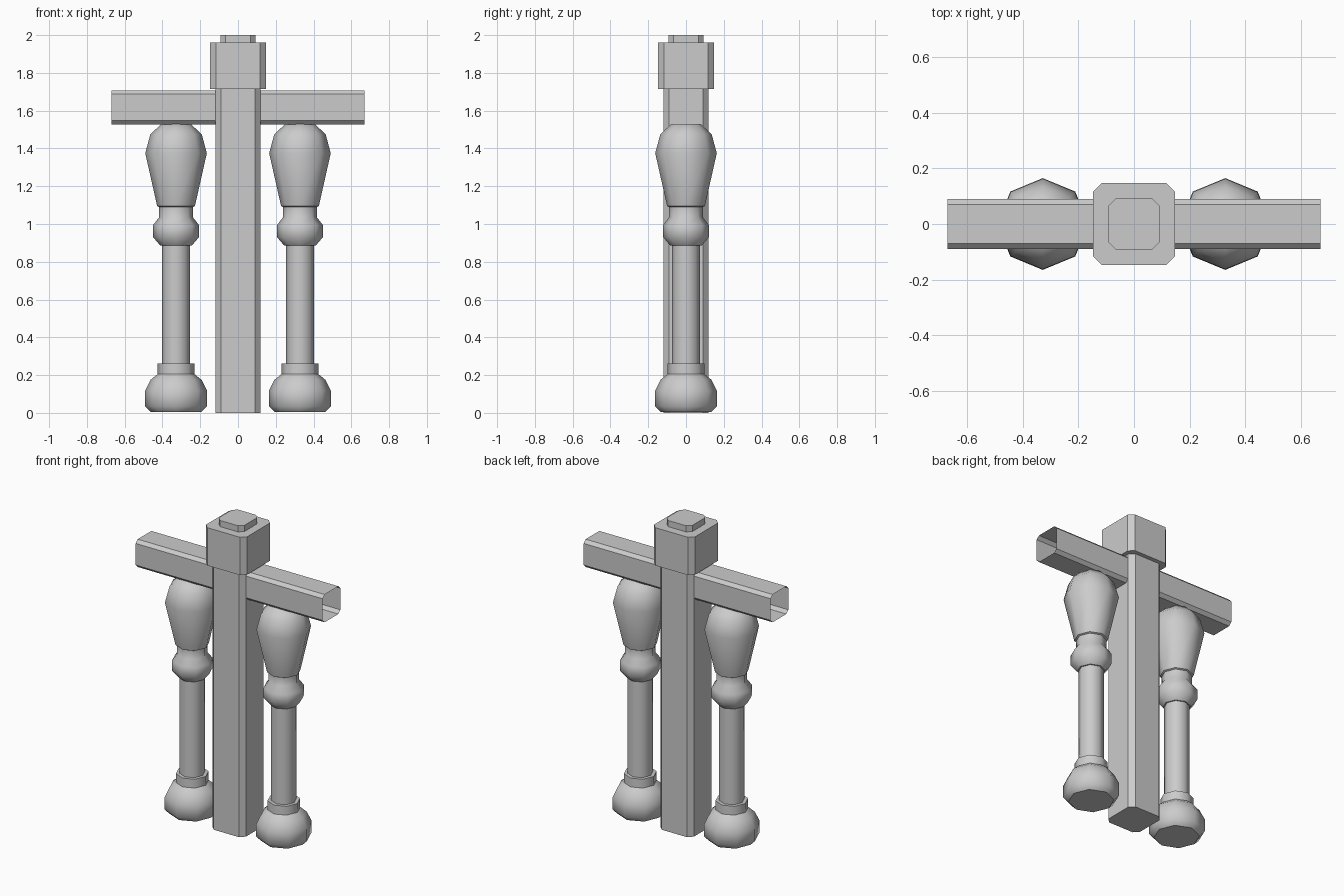
import bpy, bmesh
from math import sin, cos, pi, radians

cube = bpy.data.objects.get("Cube")
if cube:
    bpy.data.objects.remove(cube, do_unlink=True)

# One painted grey for everything
grey = bpy.data.materials.new("light_grey")
grey.use_nodes = True
GREY = (0.6, 0.6, 0.6, 1)
grey.diffuse_color = GREY
grey.node_tree.nodes["Principled BSDF"].inputs["Base Color"].default_value = GREY


def loft(name, rings, cap_ends=True):
    """Skin a stack of matching rings, optionally closing both ends."""
    bm = bmesh.new()
    loops = [[bm.verts.new(p) for p in ring] for ring in rings]
    for a, b in zip(loops, loops[1:]):
        for i in range(len(a)):
            j = (i + 1) % len(a)
            bm.faces.new((a[i], a[j], b[j], b[i]))
    if cap_ends:
        bm.faces.new(loops[0][::-1])
        bm.faces.new(loops[-1])
    bmesh.ops.recalc_face_normals(bm, faces=bm.faces)
    mesh = bpy.data.meshes.new(name)
    bm.to_mesh(mesh)
    bm.free()
    mesh.materials.append(grey)
    obj = bpy.data.objects.new(name, mesh)
    bpy.context.collection.objects.link(obj)
    return obj


def chamfered_square(half, cut):
    """Counter-clockwise outline of a square with cut corners."""
    k = half - cut
    return [(half, -k), (half, k), (k, half), (-k, half),
            (-half, k), (-half, -k), (-k, -half), (k, -half)]


def block(name, half, cut, bottom, top):
    outline = chamfered_square(half, cut)
    return loft(name, [[(x, y, z) for x, y in outline] for z in (bottom, top)])


# Square newel post with its cap and top button
block("newel_post", 0.12, 0.03, 0, 1.72)
block("newel_cap", 0.147, 0.03, 1.715, 1.96)
block("cap_button", 0.092, 0.027, 1.95, 2.0)

# Handrail: open-ended chamfered tube
section = chamfered_square(0.09, 0.02)
loft("handrail", [[(x, y, 1.618 + z) for y, z in section] for x in (-0.67, 0.67)],
     cap_ends=False)

# Turned balusters: radius and height from foot to top
profile = [(0.135, 0.005), (0.165, 0.035), (0.165, 0.115), (0.135, 0.175),
           (0.098, 0.205), (0.097, 0.262), (0.075, 0.262), (0.075, 0.885),
           (0.083, 0.885), (0.121, 0.93), (0.121, 0.995), (0.09, 1.035),
           (0.09, 1.09), (0.1, 1.095), (0.163, 1.375), (0.136, 1.475),
           (0.077, 1.53)]
SIDES = 8
for side, cx in (("left", 0.328), ("right", -0.328)):
    rings = [[(cx + r * cos(2 * pi * i / SIDES), r * sin(2 * pi * i / SIDES), z)
              for i in range(SIDES)] for r, z in profile]
    baluster = loft(side + "_baluster", rings)
    bpy.ops.object.select_all(action="DESELECT")
    baluster.select_set(True)
    bpy.context.view_layer.objects.active = baluster
    bpy.ops.object.shade_smooth_by_angle(angle=radians(46))
